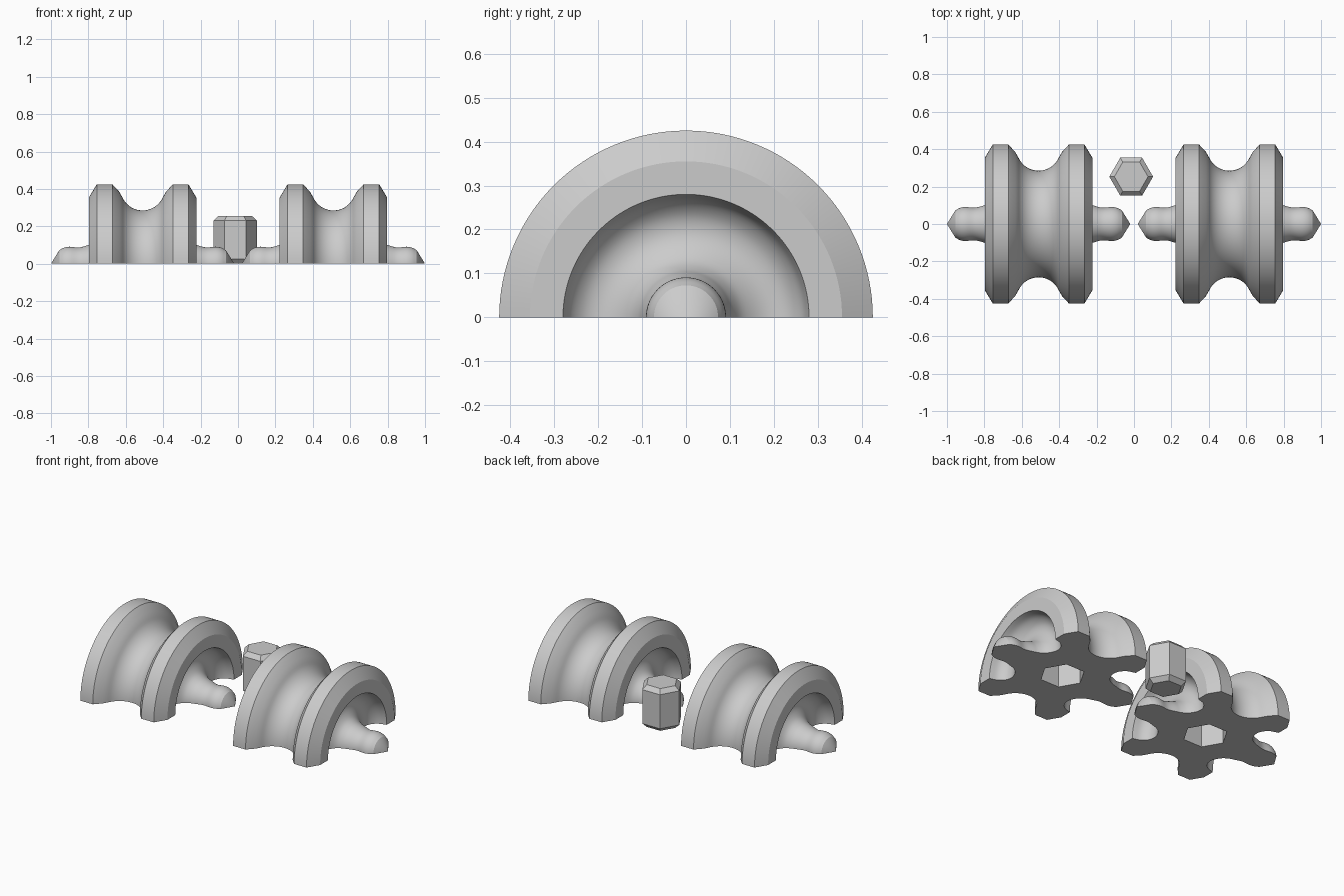
import bpy, bmesh, math
from mathutils import Matrix, Vector

cube = bpy.data.objects.get("Cube")
if cube:
    bpy.data.objects.remove(cube)

grey = bpy.data.materials.new("plain_grey")
grey.use_nodes = True
tone = (0.6, 0.6, 0.6, 1)
grey.diffuse_color = tone
grey.node_tree.nodes["Principled BSDF"].inputs["Base Color"].default_value = tone


def finish(bm, name, location):
    bmesh.ops.recalc_face_normals(bm, faces=bm.faces)
    mesh = bpy.data.meshes.new(name)
    bm.to_mesh(mesh)
    bm.free()
    mesh.materials.append(grey)
    obj = bpy.data.objects.new(name, mesh)
    obj.location = location
    bpy.context.collection.objects.link(obj)
    return obj


def activate(obj):
    bpy.ops.object.select_all(action='DESELECT')
    obj.select_set(True)
    bpy.context.view_layer.objects.active = obj


def hex_prism(name, sections, location):
    """Stack of hexagons given as (radius, height), capped at both ends."""
    bm = bmesh.new()
    rings = [[bm.verts.new((r * math.cos(k * math.pi / 3), r * math.sin(k * math.pi / 3), z))
              for k in range(6)] for r, z in sections]
    for low, high in zip(rings, rings[1:]):
        for k in range(6):
            n = (k + 1) % 6
            bm.faces.new((low[k], low[n], high[n], high[k]))
    bm.faces.new(rings[0][::-1])
    bm.faces.new(rings[-1])
    return finish(bm, name, location)


def smooth_points(points, steps=4):
    """Catmull-Rom curve through the points."""
    pts = [Vector(p) for p in points]
    pts = [2 * pts[0] - pts[1]] + pts + [2 * pts[-1] - pts[-2]]
    out = []
    for a, b, c, d in zip(pts, pts[1:], pts[2:], pts[3:]):
        for i in range(steps):
            t = i / steps
            out.append(0.5 * (2 * b + (c - a) * t + (2 * a - 5 * b + 4 * c - d) * t ** 2
                              + (3 * b - a - 3 * c + d) * t ** 3))
    return out + [pts[-2]]


# Half profile as (distance along axle, radius), from the groove centre to the tip
GROOVE_R = 0.118
groove = [(GROOVE_R * math.sin(a), 0.285 + GROOVE_R * (1 - math.cos(a)))
          for a in (math.radians(6 * i) for i in range(12))]
rim = [(0.125, 0.385), (0.162, 0.425), (0.245, 0.425), (0.287, 0.355)]
recess = smooth_points([(0.287, 0.28), (0.24, 0.265), (0.21, 0.235), (0.2, 0.2),
                        (0.207, 0.165), (0.23, 0.13), (0.26, 0.11), (0.29, 0.1),
                        (0.34, 0.087), (0.39, 0.091), (0.42, 0.086), (0.445, 0.073)])
half = groove + rim + [tuple(p) for p in recess] + [(0.49, 0)]
profile = [(-x, r) for x, r in reversed(half[1:])] + half


def half_spool(name, x):
    # Revolve the profile through a half turn and close the flat underside
    bm = bmesh.new()
    verts = [bm.verts.new((px, r, 0)) for px, r in profile]
    edges = [bm.edges.new(pair) for pair in zip(verts, verts[1:])]
    bmesh.ops.spin(bm, geom=verts + edges, cent=(0, 0, 0), axis=(1, 0, 0),
                   angle=math.pi, steps=64)
    bmesh.ops.remove_doubles(bm, verts=bm.verts, dist=1e-5)
    bmesh.ops.contextual_create(bm, geom=[e for e in bm.edges if e.is_boundary])
    spool = finish(bm, name, (x, 0, 0))

    # Hexagonal socket in the underside
    cutter = hex_prism("socket_cutter", [(0.125, -0.1), (0.125, 0.135)], (x, 0, 0))
    cutter.hide_render = True
    cut = spool.modifiers.new("socket", 'BOOLEAN')
    cut.operation = 'DIFFERENCE'
    cut.solver = 'EXACT'
    cut.object = cutter
    activate(spool)
    bpy.ops.object.modifier_apply(modifier=cut.name)
    bpy.data.objects.remove(cutter)
    bpy.ops.object.shade_smooth_by_angle(angle=math.radians(22))


half_spool("left_half_spool", 0.51)
half_spool("right_half_spool", -0.51)

# Chamfered joining pin standing behind the spools
hex_prism("hex_pin", [(0.09, 0), (0.117, 0.025), (0.117, 0.23), (0.09, 0.255)],
          (-0.015, 0.253, 0))
